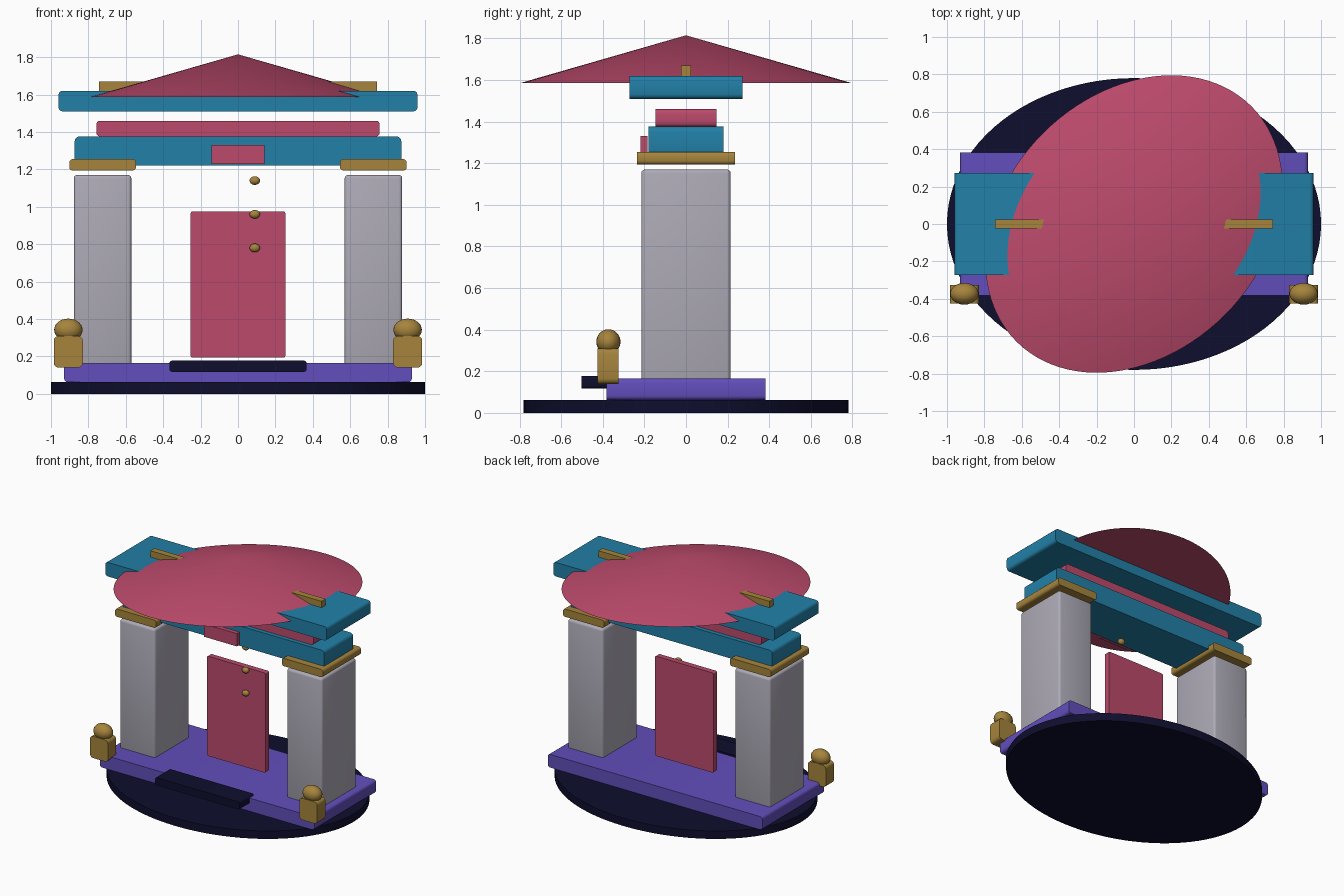
import bpy, bmesh, math
from mathutils import Matrix

if "Cube" in bpy.data.objects:
    bpy.data.objects.remove(bpy.data.objects["Cube"])


def paint(name, r, g, b):
    lin = [((c / 255 + 0.055) / 1.055) ** 2.4 for c in (r, g, b)]
    m = bpy.data.materials.new(name)
    m.diffuse_color = (*lin, 1)
    m.use_nodes = True
    m.node_tree.nodes["Principled BSDF"].inputs["Base Color"].default_value = m.diffuse_color
    return m


navy = paint("navy", 14, 14, 46)
purple = paint("purple", 98, 78, 188)
grey = paint("stone grey", 173, 170, 182)
gold = paint("gold", 166, 132, 60)
teal = paint("teal", 34, 128, 168)
red = paint("rose red", 188, 74, 108)


def finish(name, bm, mat):
    bmesh.ops.recalc_face_normals(bm, faces=bm.faces)
    mesh = bpy.data.meshes.new(name)
    bm.to_mesh(mesh)
    bm.free()
    mesh.materials.append(mat)
    ob = bpy.data.objects.new(name, mesh)
    bpy.context.collection.objects.link(ob)
    bpy.ops.object.select_all(action='DESELECT')
    ob.select_set(True)
    bpy.context.view_layer.objects.active = ob
    bpy.ops.object.shade_smooth_by_angle(angle=math.radians(35))
    return ob


def block(name, x, y, z, mat, bevel=0.0, all_edges=False):
    """Box from axis ranges; rounds the edges running front to back, or all."""
    bm = bmesh.new()
    bmesh.ops.create_cube(bm, size=1)
    for v in bm.verts:
        v.co = [(a + b) / 2 + (b - a) * c for (a, b), c in zip((x, y, z), v.co)]
    if bevel:
        edges = [e for e in bm.edges if all_edges or
                 abs(e.verts[0].co.y - e.verts[1].co.y) > 1e-4]
        bmesh.ops.bevel(bm, geom=edges, offset=bevel, segments=3,
                        profile=0.5, affect='EDGES')
    return finish(name, bm, mat)


def cone(name, rx, ry, z0, z1, top, mat, turn=0.0):
    bm = bmesh.new()
    bmesh.ops.create_cone(bm, cap_ends=True, segments=96, radius1=1, radius2=top, depth=1,
                          matrix=Matrix.Translation((0, 0, (z0 + z1) / 2))
                          @ Matrix.Rotation(turn, 4, 'Z')
                          @ Matrix.Diagonal((rx, ry, z1 - z0, 1)))
    return finish(name, bm, mat)


def ball(name, loc, radii, mat):
    bm = bmesh.new()
    bmesh.ops.create_uvsphere(bm, u_segments=24, v_segments=14, radius=1,
                              matrix=Matrix.Translation(loc) @ Matrix.Diagonal((*radii, 1)))
    return finish(name, bm, mat)


# Ground disc, plinth and front step
cone("ground_disc", 1.0, 0.78, 0, 0.062, 1, navy)
block("plinth", (-0.93, 0.93), (-0.383, 0.383), (0.062, 0.165), purple, 0.02)
block("front_step", (-0.367, 0.367), (-0.503, -0.33), (0.117, 0.178), navy, 0.015)

# Pillars, capitals and corner guardians on both sides
for side, s in (("left", -1), ("right", 1)):
    def span(a, b):
        return tuple(sorted((a * s, b * s)))
    block(side + "_pillar", span(0.57, 0.878), (-0.215, 0.215), (0.14, 1.17), grey, 0.018, True)
    block(side + "_capital", span(0.545, 0.902), (-0.235, 0.235), (1.194, 1.255), gold, 0.018)
    block(side + "_guardian_body", span(0.83, 0.985), (-0.426, -0.325), (0.14, 0.31), gold, 0.025)
    ball(side + "_guardian_head", (0.907 * s, -0.373, 0.342), (0.076, 0.058, 0.06), gold)

# Door with its studs
block("door", (-0.253, 0.253), (-0.022, 0.022), (0.193, 0.975), red, 0.01)
for i, z in enumerate((0.78, 0.96, 1.14)):
    ball(f"door_stud_{i + 1}", (0.09, -0.034, z), (0.028, 0.022, 0.023), gold)

# Lintels and name plate
block("lower_lintel", (-0.873, 0.873), (-0.18, 0.18), (1.22, 1.376), teal, 0.024)
block("plate", (-0.143, 0.143), (-0.218, -0.185), (1.23, 1.33), red)
block("middle_lintel", (-0.757, 0.757), (-0.147, 0.147), (1.376, 1.46), red, 0.018)
block("upper_lintel", (-0.96, 0.96), (-0.272, 0.272), (1.51, 1.62), teal, 0.022)

# Roof and ridge
cone("roof", 0.889, 0.688, 1.586, 1.815, 0, red, math.radians(45))
block("ridge_bar", (-0.742, 0.742), (-0.025, 0.025), (1.61, 1.67), gold)
